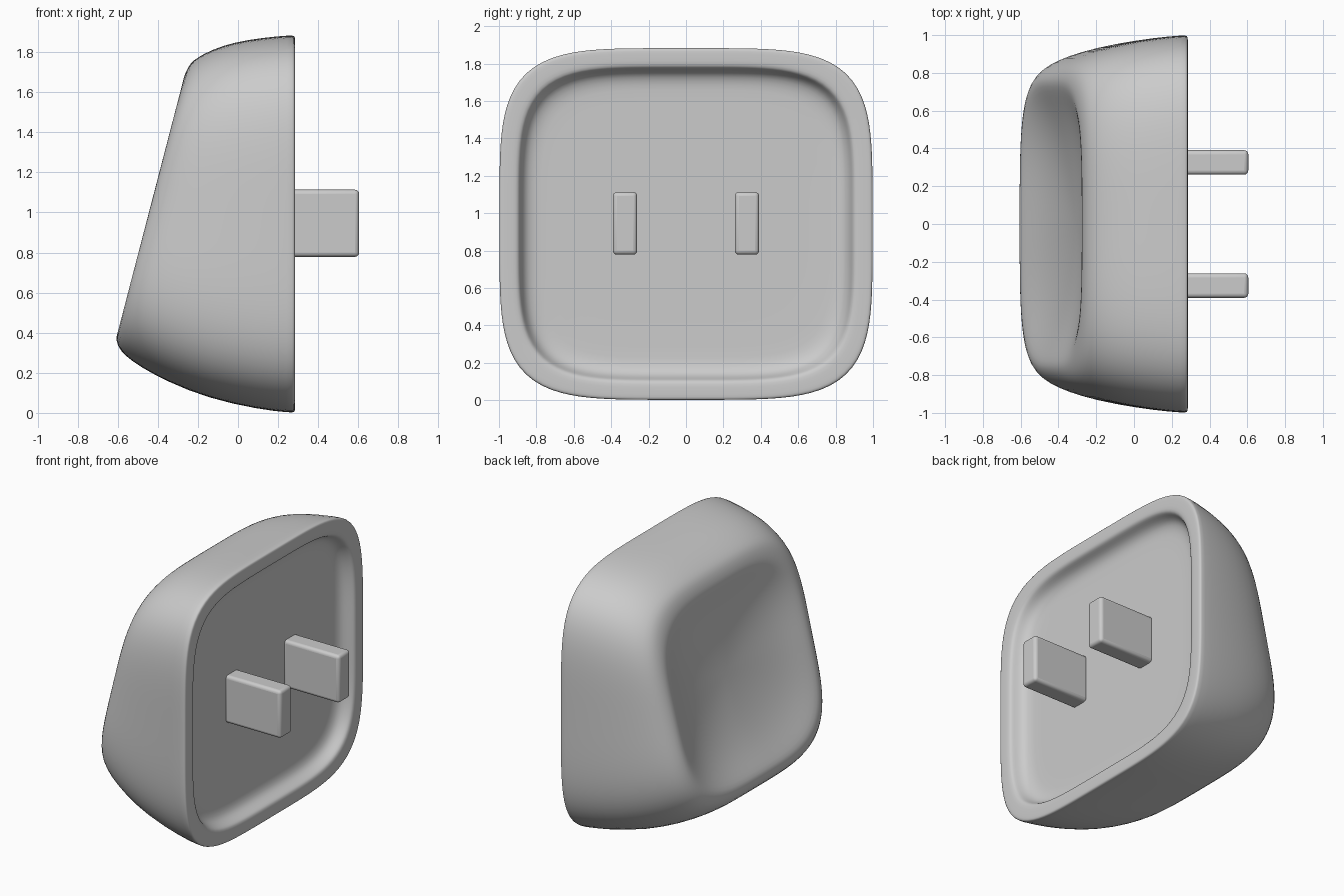
import bpy, bmesh, math

if "Cube" in bpy.data.objects:
    bpy.data.objects.remove(bpy.data.objects["Cube"])

N = 72  # points around each ring

grey = bpy.data.materials.new("light grey plastic")
grey.diffuse_color = (0.6, 0.6, 0.6, 1)
grey.use_nodes = True
grey.node_tree.nodes["Principled BSDF"].inputs["Base Color"].default_value = grey.diffuse_color


def ring(xb, zb, xt, zt, hy, n):
    """Rounded-square outline on a plane leaning from (xb, zb) up to (xt, zt)."""
    pts = []
    for i in range(N):
        a = 2 * math.pi * i / N
        c, s = math.cos(a), math.sin(a)
        r = (abs(c) ** n + abs(s) ** n) ** (-1 / n)
        v = (r * s + 1) / 2
        pts.append((xb + (xt - xb) * v, hy * r * c, zb + (zt - zb) * v))
    return pts


rings = []

# Recessed back, from the floor out to the flat rim: (inset, x)
for inset, x in [(0.6, 0.18), (0.24, 0.18), (0.20, 0.182), (0.155, 0.195),
                 (0.13, 0.22), (0.115, 0.255), (0.106, 0.276), (0.09, 0.285),
                 (0.05, 0.285), (0.015, 0.285), (0.004, 0.281)]:
    rings.append(ring(x, inset, x, 1.885 - inset, 1 - inset, 4.6))

# Outer shell, from the rim to the crest of the front: bottom x, z, top x, z, half width
shell = [(0.265, 0.0, 0.265, 1.885, 1.0), (0.10, 0.018, 0.13, 1.873, 0.987),
         (-0.15, 0.073, -0.02, 1.85, 0.955), (-0.35, 0.155, -0.13, 1.812, 0.915),
         (-0.48, 0.225, -0.20, 1.775, 0.875), (-0.565, 0.285, -0.238, 1.745, 0.835),
         (-0.603, 0.335, -0.262, 1.70, 0.79), (-0.61, 0.385, -0.278, 1.65, 0.75)]
for i, row in enumerate(shell):
    rings.append(ring(*row, 4.6 - 0.12 * i))

# Hollow front: the crest outline shrunk and pushed inward
xb, zb, xt, zt, hy = shell[-1]
xm, zm = (xb + xt) / 2, (zb + zt) / 2
for f, d in [(0.94, 0.012), (0.86, 0.035), (0.72, 0.073), (0.52, 0.107),
             (0.28, 0.128), (0.08, 0.134)]:
    rings.append(ring(xm + (xb - xm) * f + d, zm + (zb - zm) * f,
                      xm + (xt - xm) * f + d, zm + (zt - zm) * f,
                      hy * f, 2.4 + 1.3 * f))

# Loft the rings into one closed body
bm = bmesh.new()
loops = [[bm.verts.new(p) for p in r] for r in rings]
for a, b in zip(loops, loops[1:]):
    for i in range(N):
        j = (i + 1) % N
        bm.faces.new((a[i], a[j], b[j], b[i]))
bm.faces.new(loops[0])
bm.faces.new(loops[-1])
bmesh.ops.recalc_face_normals(bm, faces=bm.faces)
mesh = bpy.data.meshes.new("body")
bm.to_mesh(mesh)
bm.free()
mesh.shade_smooth()
mesh.materials.append(grey)
body = bpy.data.objects.new("body", mesh)
bpy.context.collection.objects.link(body)
sub = body.modifiers.new("smooth", 'SUBSURF')
sub.levels = sub.render_levels = 1

# Two flat mounting prongs with rounded edges
for name, y in (("left_prong", -0.326), ("right_prong", 0.326)):
    bpy.ops.mesh.primitive_cube_add(size=1, location=(0.385, y, 0.946))
    prong = bpy.context.object
    prong.name = name
    prong.scale = (0.44, 0.13, 0.335)
    bpy.ops.object.transform_apply(location=False, rotation=False, scale=True)
    prong.data.materials.append(grey)
    bev = prong.modifiers.new("round", 'BEVEL')
    bev.width = 0.022
    bev.segments = 4
    bpy.ops.object.shade_smooth_by_angle(angle=math.radians(40))
